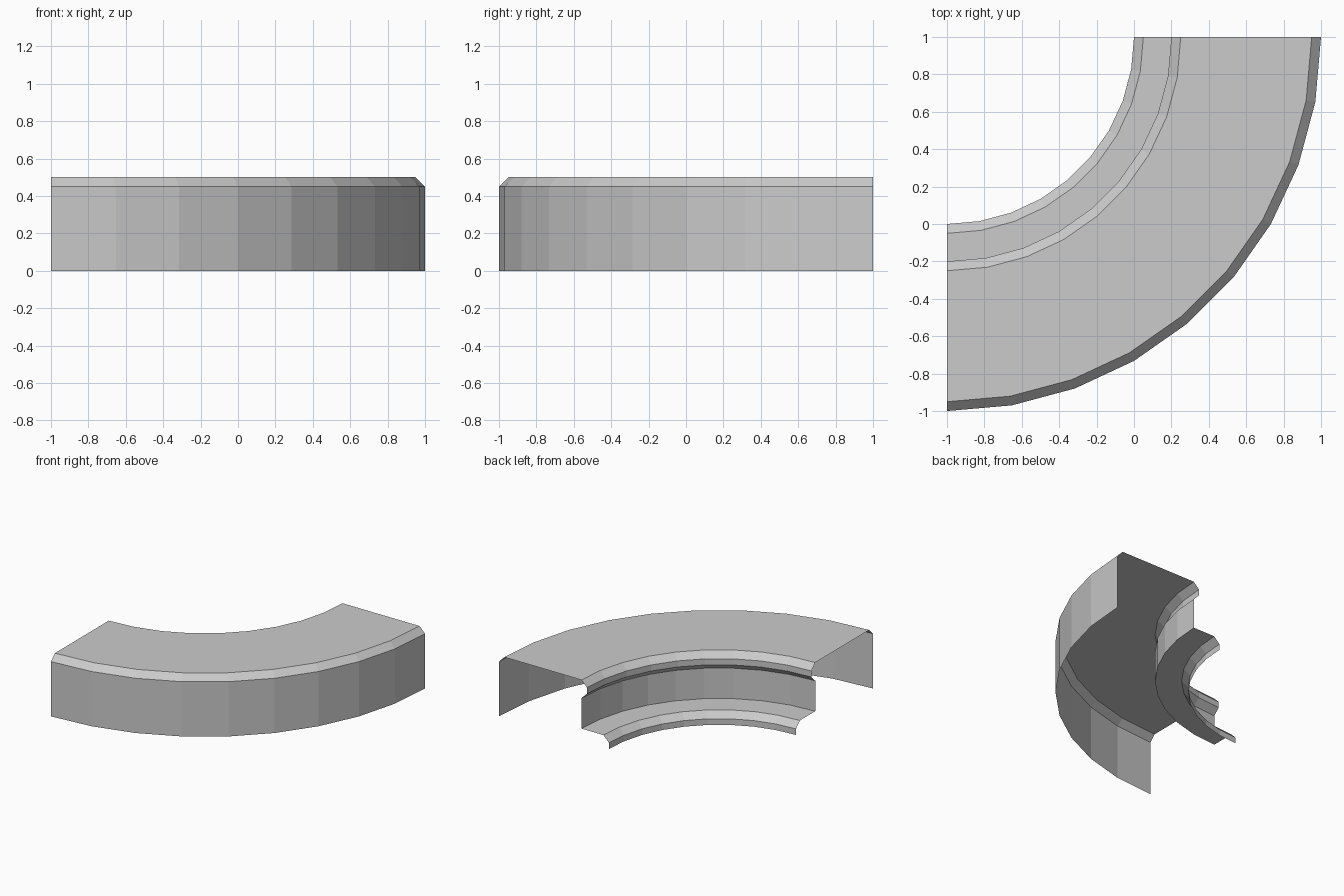
import bpy, bmesh
from math import radians, cos, sin

if "Cube" in bpy.data.objects:
    bpy.data.objects.remove(bpy.data.objects["Cube"])

# Cross-section of the curved step shell: (radius, height), inner lip to outer wall
PROFILE = [
    (1.00, 0.00), (1.00, 0.05), (1.05, 0.10),   # lower tread nose
    (1.25, 0.10), (1.25, 0.35),                 # lower tread and riser
    (1.20, 0.40), (1.20, 0.45), (1.25, 0.50),   # upper nosing
    (1.95, 0.50), (2.00, 0.45), (2.00, 0.00),   # top, chamfer, outer wall
]
CENTRE = (-1.0, 1.0)
SEGMENTS = 9


def sweep(name, profile, centre, start, end, segments):
    """Sweep an open profile around a vertical axis, leaving the ends open."""
    bm = bmesh.new()
    rings = []
    for i in range(segments + 1):
        a = radians(start + (end - start) * i / segments)
        rings.append([bm.verts.new((centre[0] + r * cos(a), centre[1] + r * sin(a), z))
                      for r, z in profile])
    for r0, r1 in zip(rings, rings[1:]):
        for j in range(len(profile) - 1):
            bm.faces.new((r0[j], r0[j + 1], r1[j + 1], r1[j]))
    # Make the faces point outward (top faces up)
    bm.normal_update()
    top = max(bm.faces, key=lambda f: f.calc_center_median().z)
    if top.normal.z < 0:
        bmesh.ops.reverse_faces(bm, faces=bm.faces[:])
    mesh = bpy.data.meshes.new(name)
    bm.to_mesh(mesh)
    bm.free()
    obj = bpy.data.objects.new(name, mesh)
    bpy.context.collection.objects.link(obj)
    return obj


# Quarter-turn curved stair shell
sweep("curved_step", PROFILE, CENTRE, -90, 0, SEGMENTS)
